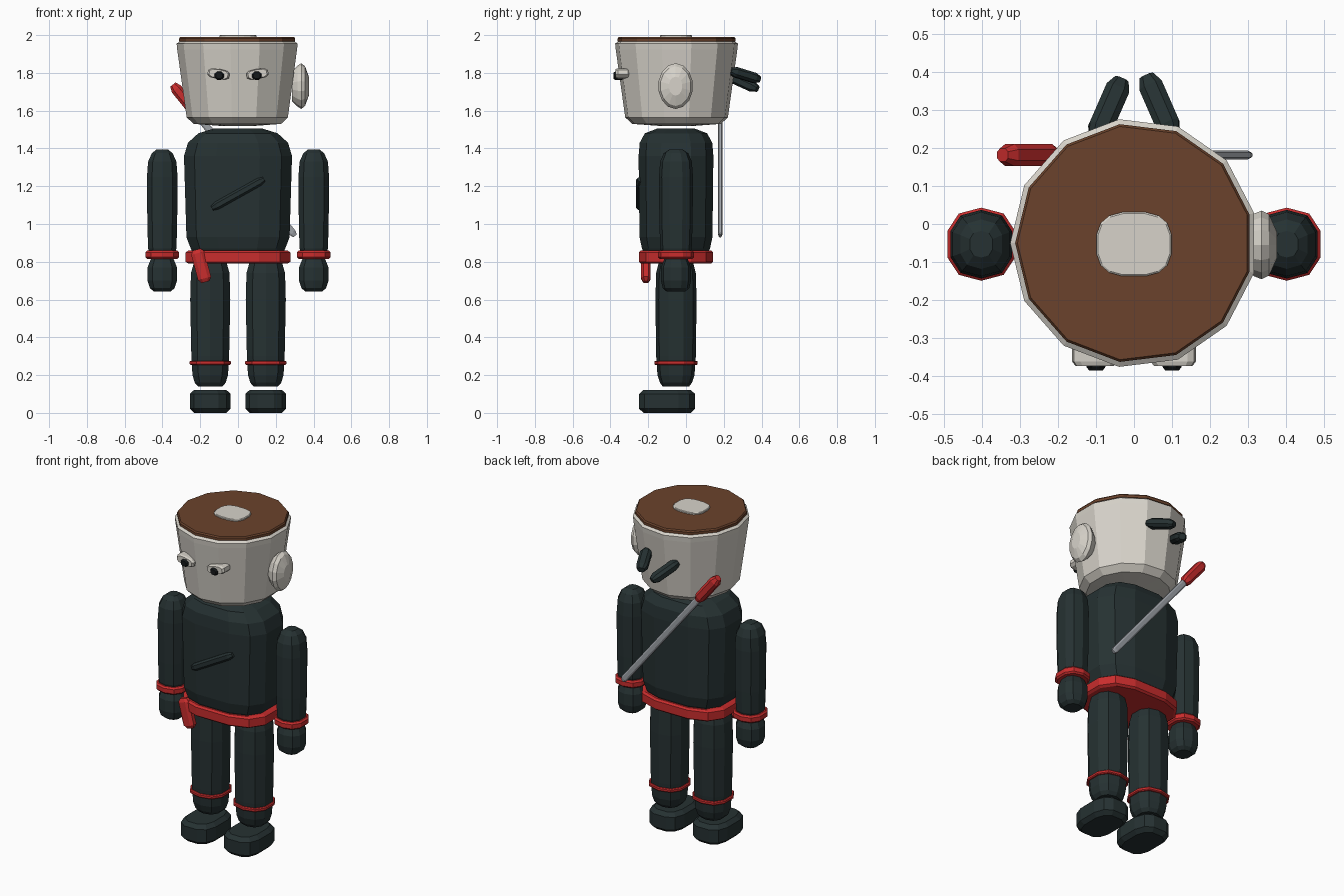
import bpy, bmesh, math
from mathutils import Vector, Matrix

if "Cube" in bpy.data.objects:
    bpy.data.objects.remove(bpy.data.objects["Cube"])


def material(name, rgb):
    m = bpy.data.materials.new(name)
    m.diffuse_color = (*rgb, 1)
    m.use_nodes = True
    m.node_tree.nodes["Principled BSDF"].inputs["Base Color"].default_value = m.diffuse_color
    return m


DARK = material("dark cloth", (0.019, 0.031, 0.032))
RED = material("red cloth", (0.58, 0.026, 0.026))
WHITE = material("pale clay", (0.68, 0.65, 0.59))
BROWN = material("brown", (0.145, 0.055, 0.025))
STEEL = material("steel", (0.34, 0.36, 0.39))
BLACK = material("eye black", (0.008, 0.010, 0.011))
CY = -0.053  # depth of the body axis


def section(n, power, start):
    """Unit superellipse outline, normalised to fill -1..1."""
    pts = []
    for i in range(n):
        a = start + 2 * math.pi * i / n
        c, s = math.cos(a), math.sin(a)
        pts.append((math.copysign(abs(c) ** (2 / power), c),
                    math.copysign(abs(s) ** (2 / power), s)))
    mx = max(abs(p[0]) for p in pts)
    my = max(abs(p[1]) for p in pts)
    return [(x / mx, y / my) for x, y in pts]


def loft(name, mat, rings, n=10, power=2.0, start=None, matrix=None):
    """Closed solid from (height, half width, half depth) rings."""
    start = math.pi / n if start is None else start
    outline = section(n, power, start)
    bm = bmesh.new()
    loops = [[bm.verts.new((x * rx, y * ry, z)) for x, y in outline]
             for z, rx, ry in rings]
    for lo, hi in zip(loops, loops[1:]):
        for i in range(n):
            j = (i + 1) % n
            bm.faces.new((lo[i], lo[j], hi[j], hi[i]))
    bm.faces.new(loops[0][::-1])
    bm.faces.new(loops[-1])
    bm.transform(matrix or Matrix.Identity(4))
    bmesh.ops.recalc_face_normals(bm, faces=bm.faces)
    me = bpy.data.meshes.new(name)
    bm.to_mesh(me)
    bm.free()
    me.materials.append(mat)
    ob = bpy.data.objects.new(name, me)
    bpy.context.collection.objects.link(ob)
    return ob


def at(x, y, z=0):
    return Matrix.Translation((x, y, z))


def bar(name, mat, a, b, w, t, up=(0, 1, 0), cap=0.03, end=0.6, n=8, power=2.6):
    """Blunt-ended rod from a to b; half thickness t runs along up."""
    a, b = Vector(a), Vector(b)
    d = b - a
    length = d.length
    z = d.normalized()
    x = Vector(up).cross(z).normalized()
    y = z.cross(x)
    m = Matrix((x, y, z)).transposed().to_4x4()
    m.translation = a
    rings = [(0, w * end, t * end), (cap, w, t),
             (length - cap, w, t), (length, w * end, t * end)]
    return loft(name, mat, rings, n, power, matrix=m)


# Head: tapered thirteen-sided bowl with a brown lid and pale crown patch
loft("head", WHITE, [(1.52, .10, .10), (1.53, .235, .235), (1.565, .272, .272),
                     (1.925, .322, .322), (1.955, .325, .325), (1.965, .31, .31)],
     13, start=math.pi, matrix=at(0, -.05))
loft("hair_lid", BROWN, [(1.96, .295, .295), (1.967, .312, .312),
                         (1.982, .312, .312), (1.99, .306, .306)],
     13, start=math.pi, matrix=at(0, -.05))
loft("crown_patch", WHITE, [(1.985, .098, .084), (1.997, .098, .084), (2.0, .094, .08)],
     16, 2.8, matrix=at(0, -.053))

# Single ear on the right side, a lens shape
loft("ear", WHITE, [(.285, .06, .08), (.315, .082, .108), (.335, .09, .121),
                    (.355, .08, .105), (.375, .035, .05)], 14,
     matrix=Matrix(((0, 0, 1, 0), (1, 0, 0, -.055), (0, 1, 0, 1.73), (0, 0, 0, 1))))

# Slanted eyes with pupils
for s, side in ((-1, "left"), (1, "right")):
    tilt = Vector((s * -.17, 0, 1))
    bar(side + "_eye", WHITE, (s * .103, -.295, 1.794), (s * .103, -.373, 1.794),
        .058, .027, tilt, .012, .85, 10, 3)
    bar(side + "_pupil", BLACK, (s * .1, -.33, 1.785), (s * .1, -.385, 1.785),
        .025, .022, (0, 0, 1), .01, .7, 8, 2)

# Headband tails at the back
bar("upper_band_tail", DARK, (.10, .235, 1.812), (.033, .388, 1.765),
    .032, .027, (0, 0, 1))
bar("lower_band_tail", DARK, (-.10, .225, 1.785), (-.033, .378, 1.715),
    .032, .027, (0, 0, 1))

# Torso and belt
loft("torso", DARK, [(.84, .235, .165), (.87, .25, .18), (.93, .273, .193),
                     (1.36, .286, .198), (1.43, .265, .192), (1.48, .21, .165),
                     (1.505, .13, .10)],
     12, 2.9, matrix=at(0, CY))
loft("belt", RED, [(.79, .262, .185), (.80, .277, .197),
                   (.85, .277, .197), (.86, .262, .185)],
     12, 2.9, matrix=at(0, CY))
bar("belt_tail", RED, (-.218, -.212, .865), (-.172, -.212, .693), .036, .025, cap=.02)
bar("chest_strap", DARK, (-.138, -.24, 1.083), (.138, -.24, 1.237), .022, .026)

for s, side in ((-1, "left"), (1, "right")):
    # Arm, cuff and hand
    m = at(s * .401, CY)
    loft(side + "_arm", DARK, [(.83, .062, .07), (.87, .075, .083), (1.0, .079, .088),
                               (1.25, .081, .09), (1.33, .075, .084),
                               (1.375, .055, .065), (1.395, .03, .035)],
         10, 2.4, matrix=m)
    loft(side + "_cuff", RED, [(.815, .079, .087), (.824, .088, .096),
                               (.85, .088, .096), (.859, .079, .087)],
         10, 2.4, matrix=m)
    loft(side + "_hand", DARK, [(.643, .045, .05), (.66, .065, .07), (.70, .078, .08),
                                (.77, .078, .08), (.82, .058, .06)],
         10, 2.4, matrix=m)
    # Leg, ankle band and foot
    m = at(s * .147, CY)
    loft(side + "_leg", DARK, [(.14, .065, .07), (.16, .082, .085), (.20, .094, .098),
                               (.30, .10, .105), (.60, .106, .109), (.74, .102, .105),
                               (.80, .085, .09), (.83, .06, .06)],
         10, 2.4, matrix=m)
    loft(side + "_ankle_band", RED, [(.254, .104, .11), (.259, .109, .115),
                                     (.271, .109, .115), (.276, .104, .11)],
         10, 2.4, matrix=m)
    loft(side + "_foot", DARK, [(0, .085, .125), (.022, .108, .148),
                                (.10, .108, .148), (.122, .085, .125)],
         12, 2.9, matrix=at(s * .147, -.10))

# Sword slung across the back
bar("sword_grip", RED, (-.345, .181, 1.738), (-.208, .181, 1.568), .03, .029)
bar("sword_blade", STEEL, (-.25, .181, 1.62), (.302, .181, .937),
    .019, .012, cap=.02, power=3)
